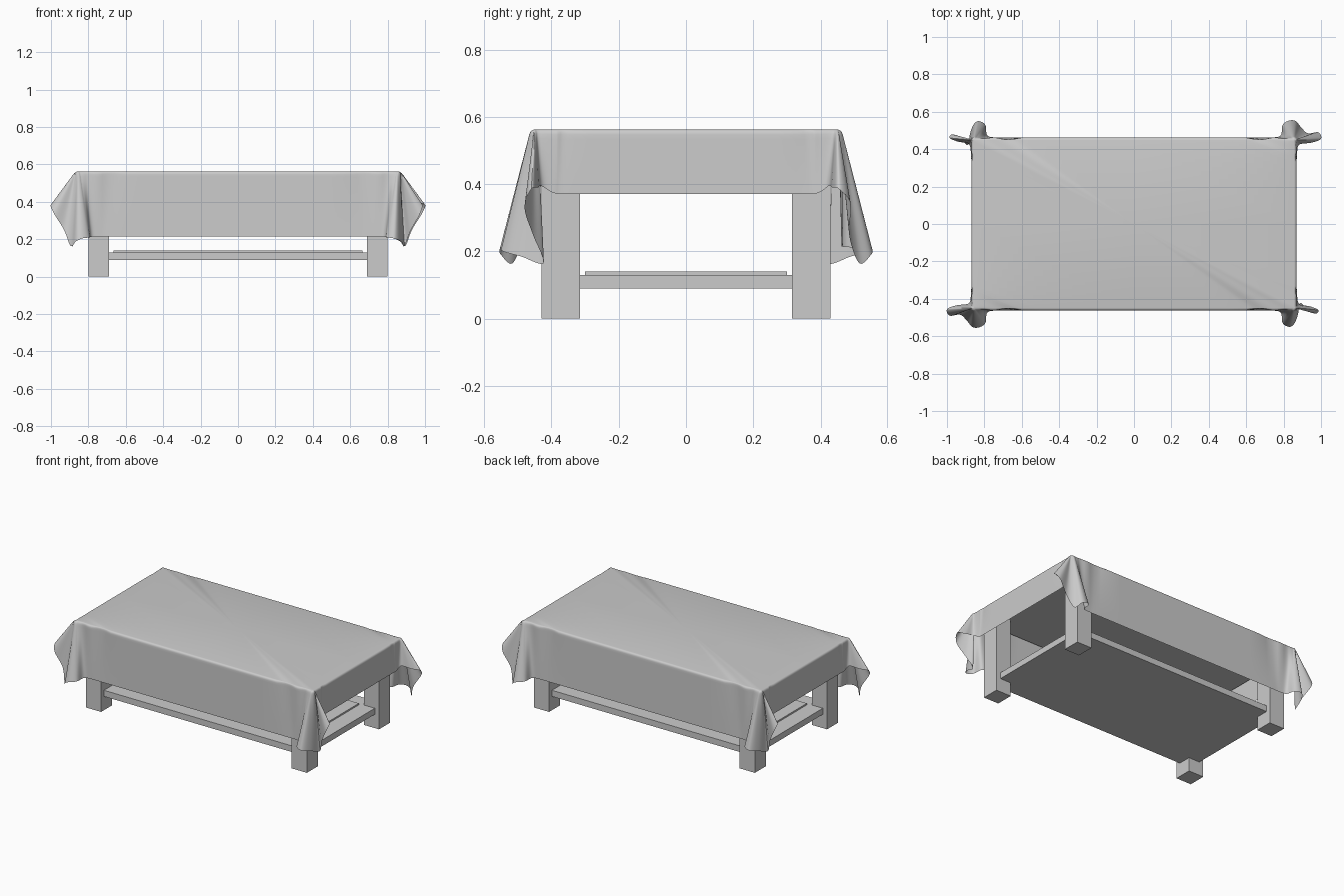
import bpy, bmesh, math
from mathutils import Vector

if "Cube" in bpy.data.objects:
    bpy.data.objects.remove(bpy.data.objects["Cube"])


def box(name, x, y, z):
    """Box from (min, max) ranges."""
    bpy.ops.mesh.primitive_cube_add(size=1, location=[(a + b) / 2 for a, b in (x, y, z)])
    ob = bpy.context.object
    ob.name = name
    ob.scale = [b - a for a, b in (x, y, z)]
    bpy.ops.object.transform_apply(location=False, rotation=False, scale=True)
    return ob


# Table
for sx, xn in ((-1, "left"), (1, "right")):
    for sy, yn in ((-1, "front"), (1, "back")):
        box(f"{yn}_{xn}_leg", sorted((sx * .69, sx * .80)), sorted((sy * .315, sy * .43)), (0, .52))
box("table_top", (-.85, .85), (-.443, .443), (.52, .557))
box("lower_shelf", (-.77, .77), (-.40, .40), (.09, .13))
box("shelf_panel", (-.665, .665), (-.30, .30), (.13, .14))

# Tablecloth: hem guides for one quarter, from end centre to long-side centre
TOP, EX, EY, R = .563, .855, .448, .014
C = (EX, EY)
end_strip = [((EX, 0), (.87, 0, .37)), ((EX, .33), (.87, .33, .37)), ((EX, .40), (.873, .39, .373))]
long_strip = [((.82, EY), (.785, .475, .213)), ((.74, EY), (.74, .463, .215)),
              ((.60, EY), (.60, .463, .215)), ((0, EY), (0, .463, .215))]
open_fold = [(.885, .425, .395), (.95, .435, .39), (1.0, .455, .385), (.985, .49, .34), (.93, .485, .25),
             (.895, .515, .165), (.865, .55, .19), (.83, .553, .205), (.795, .53, .21)]
tucked_fold = [(.885, .43, .395), (.94, .44, .39), (.985, .46, .385), (.97, .48, .33), (.925, .455, .25),
               (.89, .423, .165), (.875, .49, .185), (.855, .535, .197), (.83, .55, .205), (.795, .53, .21)]


def catmull(a, b, c, d, t):
    return .5 * (2 * b + (c - a) * t + (2 * a - 5 * b + 4 * c - d) * t ** 2 + (3 * b - a - 3 * c + d) * t ** 3)


def hem_curve(fold, steps=6):
    guides = end_strip + [(C, h) for h in fold] + long_strip
    base = [Vector((*b, TOP)) for b, _ in guides]
    hem = [Vector(h) for _, h in guides]
    n = len(hem)
    out = []
    for i in range(n - 1):
        straight = i in (0, n - 2)
        for k in range(steps):
            t = k / steps
            h = hem[i].lerp(hem[i + 1], t) if straight else catmull(
                hem[i - 1], hem[i], hem[i + 1], hem[min(i + 2, n - 1)], t)
            out.append((base[i].lerp(base[i + 1], t), h))
    return out + [(base[-1], hem[-1])]


def drop_point(b, h, t):
    """Point on the hanging cloth, with a rounded bend at the table edge."""
    d = h - b
    flat = Vector((d.x, d.y, 0))
    reach = min(R, flat.length)
    n = flat.normalized()
    s = min(-d.z * t / R, 1)
    bend = math.sqrt(max(0, 1 - (1 - s) ** 2))
    p = b + n * (reach * bend) + (flat - n * reach) * t
    p.z = TOP + d.z * t
    return p


rows = [0, .004, .012, .024, .045, .08] + [.08 + .92 * i / 12 for i in range(1, 13)]
bm = bmesh.new()
for sx in (1, -1):
    for sy in (1, -1):
        flip = sx * sy < 0
        curve = hem_curve(tucked_fold if flip else open_fold)
        grid = [[bm.verts.new((p.x * sx, p.y * sy, p.z)) for p in (drop_point(b, h, t) for b, h in curve)]
                for t in rows]
        for r0, r1 in zip(grid, grid[1:]):
            for i in range(len(curve) - 1):
                f = [r0[i], r1[i], r1[i + 1], r0[i + 1]]
                bm.faces.new(f[::-1] if flip else f)
        # flat quarter of the top, sharing the edge vertices
        rim = [bm.verts.new((0, 0, TOP))]
        for v in grid[0]:
            if (v.co - rim[-1].co).length > 1e-5:
                rim.append(v)
        bm.faces.new(rim[::-1] if flip else rim)
bmesh.ops.remove_doubles(bm, verts=bm.verts, dist=1e-5)
mesh = bpy.data.meshes.new("tablecloth")
bm.to_mesh(mesh)
bm.free()
cloth = bpy.data.objects.new("tablecloth", mesh)
bpy.context.collection.objects.link(cloth)
bpy.ops.object.select_all(action='DESELECT')
cloth.select_set(True)
bpy.context.view_layer.objects.active = cloth
bpy.ops.object.shade_smooth_by_angle(angle=math.radians(50))
